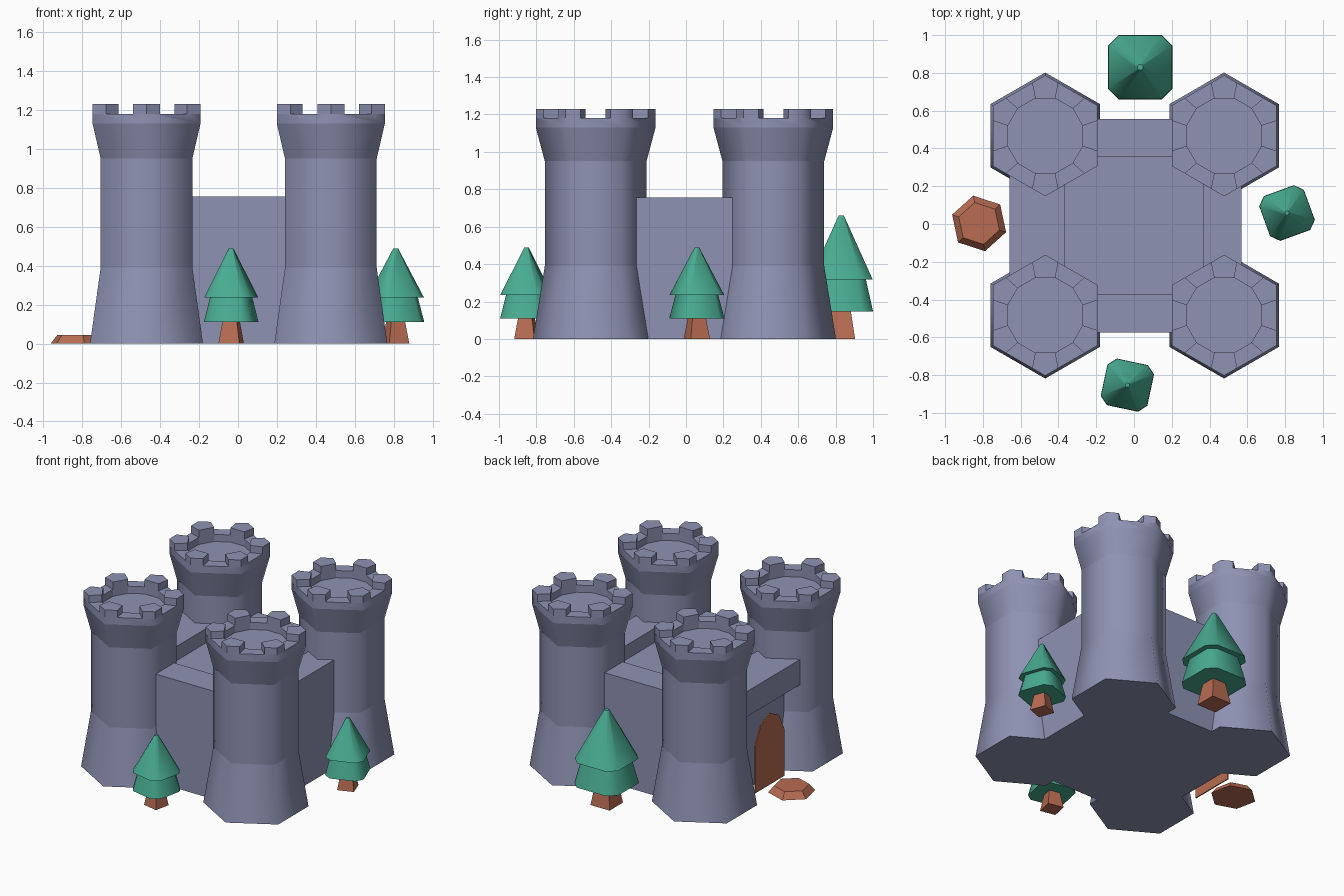
import bpy, bmesh, math
from mathutils import Vector

if "Cube" in bpy.data.objects:
    bpy.data.objects.remove(bpy.data.objects["Cube"])


def material(name, rgb):
    m = bpy.data.materials.new(name)
    m.diffuse_color = (*rgb, 1)
    m.use_nodes = True
    m.node_tree.nodes["Principled BSDF"].inputs["Base Color"].default_value = m.diffuse_color
    return m


STONE = material("grey_stone", (0.27, 0.29, 0.45))
GREEN = material("pine_green", (0.065, 0.41, 0.28))
BROWN = material("brown_wood", (0.48, 0.15, 0.085))


def finish(bm, name, mat, loc=(0, 0, 0), rot=0):
    bmesh.ops.recalc_face_normals(bm, faces=bm.faces)
    me = bpy.data.meshes.new(name)
    bm.to_mesh(me)
    bm.free()
    me.materials.append(mat)
    ob = bpy.data.objects.new(name, me)
    ob.location = loc
    ob.rotation_euler.z = math.radians(rot)
    bpy.context.collection.objects.link(ob)
    return ob


def ring(bm, pts, z):
    return [bm.verts.new((x, y, z)) for x, y in pts]


def polar(r, deg):
    a = math.radians(deg)
    return (r * math.cos(a), r * math.sin(a))


def skin(bm, rings, smooth=True):
    # join rings by quads: smooth around, sharp between bands
    for a, b in zip(rings, rings[1:]):
        n = len(a)
        for i in range(n):
            j = (i + 1) % n
            bm.faces.new((a[i], a[j], b[j], b[i])).smooth = smooth


def sharpen_level_edges(bm):
    for e in bm.edges:
        if abs(e.verts[0].co.z - e.verts[1].co.z) < 1e-4:
            e.smooth = False


def tower(name, loc):
    bm = bmesh.new()
    profile = [(0, .335), (.39, .272), (.95, .272), (1.13, .32)]
    rings = [ring(bm, [polar(r, 30 + 60 * k) for k in range(6)], z) for z, r in profile]
    skin(bm, rings)
    bm.faces.new(rings[0])
    # battlement ring: corners plus the two notch edges on every side
    zt = 1.18
    cor = ring(bm, [polar(.32, 30 + 60 * k) for k in range(6)], zt)
    out, inn, flo = [], [], []
    for k in range(6):
        a, b = cor[k].co, cor[(k + 1) % 6].co
        out.append([bm.verts.new(a.lerp(b, t)) for t in (.25, .75)])
        angs = (60 * (k + 1) - 15, 60 * (k + 1) + 15)
        inn.append(ring(bm, [polar(.205, d) for d in angs], zt))
        flo.append(ring(bm, [polar(.205, d) for d in angs], 1.13))
    top = rings[-1]
    merlons = []
    for k in range(6):
        j = (k + 1) % 6
        (p, q), (s, t) = out[k], inn[k]
        bm.faces.new((top[k], top[j], cor[j], q, p, cor[k])).smooth = True
        bm.faces.new((p, q, t, s))
        merlons.append(bm.faces.new((q, cor[j], out[j][0], inn[j][0], t)))
    flat_in = [v for pair in inn for v in pair]
    flat_fl = [v for pair in flo for v in pair]
    skin(bm, [flat_in, flat_fl], False)
    bm.faces.new(flat_fl)
    sharpen_level_edges(bm)
    bmesh.ops.recalc_face_normals(bm, faces=bm.faces)
    # raise the merlons
    ext = bmesh.ops.extrude_face_region(bm, geom=merlons)["geom"]
    bmesh.ops.delete(bm, geom=merlons, context='FACES_ONLY')
    bmesh.ops.translate(bm, vec=(0, 0, .05),
                        verts=[g for g in ext if isinstance(g, bmesh.types.BMVert)])
    return finish(bm, name, STONE, loc)


def prism(bm, pts, vec):
    # extrude a closed outline along vec
    f = bm.faces.new([bm.verts.new(p) for p in pts])
    g = bmesh.ops.extrude_face_region(bm, geom=[f])["geom"]
    bm.faces.new(f.verts) if not f.is_valid else None
    bmesh.ops.translate(bm, vec=vec, verts=[v for v in g if isinstance(v, bmesh.types.BMVert)])


# four towers
for fb, y in (("front", -.483), ("back", .467)):
    for lr, x in (("left", -.47), ("right", .477)):
        tower(f"{fb}_{lr}_tower", (x, y, 0))

# keep: profile with an overhang above the gate, sunken roof
bm = bmesh.new()
outline = [(-.57, 0), (.57, 0), (.57, .757), (-.66, .757), (-.66, .58), (-.57, .58)]
prism(bm, [(x, -.575, z) for x, z in outline], Vector((0, 1.13, 0)))
bmesh.ops.recalc_face_normals(bm, faces=bm.faces)
roof = max(bm.faces, key=lambda f: f.calc_center_median().z)
bmesh.ops.inset_region(bm, faces=[roof], thickness=.15)
for v in roof.verts:
    v.co.x = math.copysign(.365, v.co.x)
    v.co.y = -.37 if v.co.y < 0 else .355
g = bmesh.ops.extrude_face_region(bm, geom=[roof])["geom"]
bmesh.ops.delete(bm, geom=[roof], context='FACES_ONLY')
bmesh.ops.translate(bm, vec=(0, 0, -.1), verts=[v for v in g if isinstance(v, bmesh.types.BMVert)])
finish(bm, "keep", STONE)

# arched gate
bm = bmesh.new()
half = [(.16, 0), (.16, .33), (.1, .45), (0, .5)]
arch = half + [(-y, z) for y, z in half[-2::-1]]
prism(bm, [(-.642, y, z) for y, z in arch], Vector((-.008, 0, 0)))
finish(bm, "gate_door", BROWN)


def square(h, c):
    # square outline with cut corners
    q = [(h, -h + c), (h, h - c), (h - c, h), (-h + c, h)]
    return q + [(-x, -y) for x, y in q]


def tree(name, loc, s, rot):
    # two foliage tiers
    bm = bmesh.new()
    for z0, h0, z1, h1 in ((.148, .17, .325, .13), (.318, .168, .66, .014)):
        rings = [ring(bm, square(h * s, h * s * .33), z * s) for z, h in ((z0, h0), (z1, h1))]
        skin(bm, rings)
        bm.faces.new(rings[0])
        bm.faces.new(rings[1])
    sharpen_level_edges(bm)
    finish(bm, name + "_foliage", GREEN, loc, rot)
    # trunk
    bm = bmesh.new()
    rings = [ring(bm, [polar(r * s, 45 + 90 * k) for k in range(4)], z * s)
             for z, r in ((0, .105), (.16, .07))]
    skin(bm, rings, False)
    bm.faces.new(rings[0])
    bm.faces.new(rings[1])
    finish(bm, name + "_trunk", BROWN, loc, rot)


tree("back_tree", (.033, .83, 0), 1, 0)
tree("front_tree", (-.035, -.853, 0), .742, -12)
tree("right_tree", (.81, .058, 0), .742, 20)

# low six-sided stone by the gate
bm = bmesh.new()
rings = [ring(bm, [polar(r, 42 + 60 * k) for k in range(6)], z) for z, r in ((0, .15), (.045, .113))]
skin(bm, rings, False)
bm.faces.new(rings[0])
bm.faces.new(rings[1])
finish(bm, "stepping_stone", BROWN, (-.82, .003, 0))
